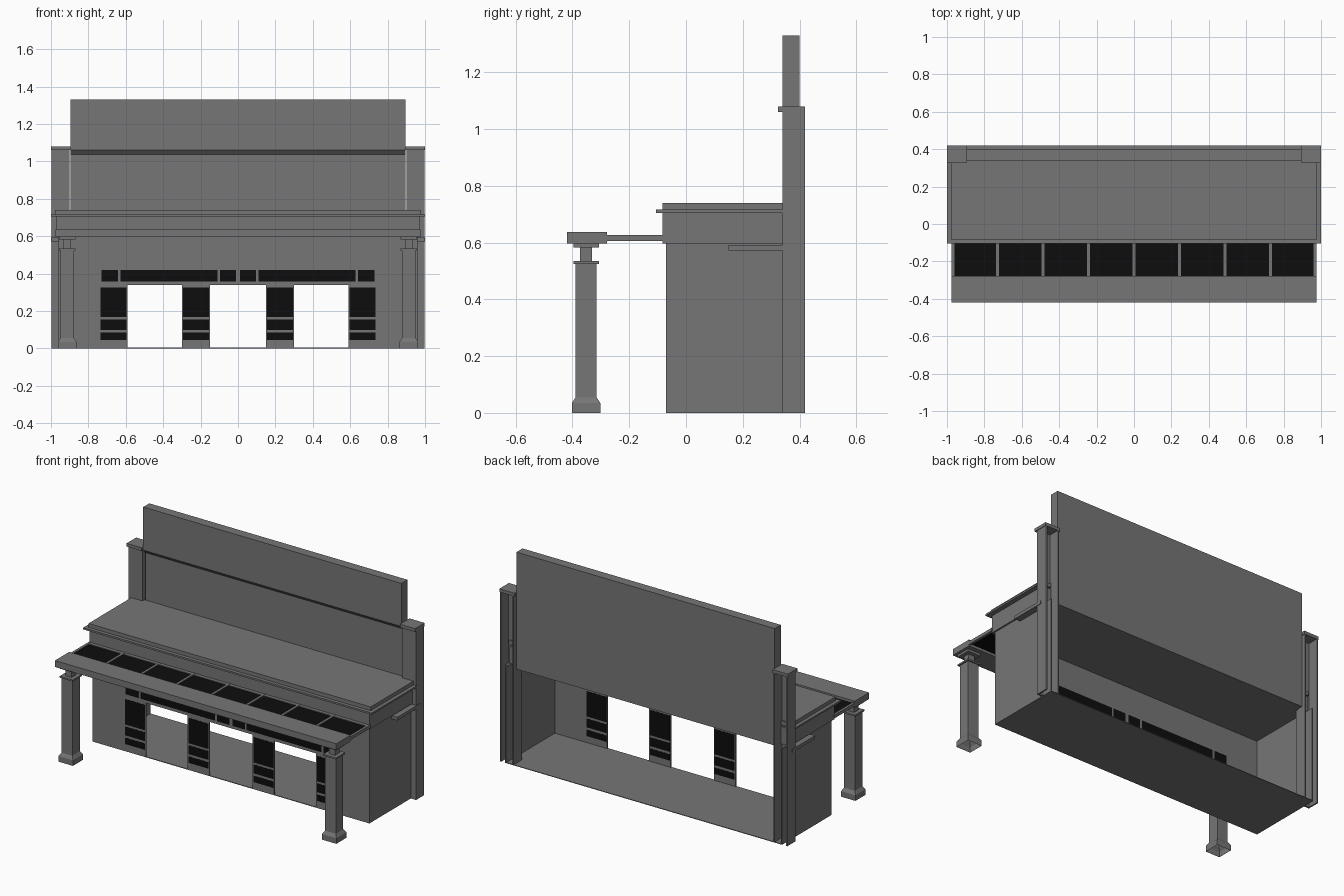
import bpy
import bmesh

cube = bpy.data.objects.get("Cube")
if cube:
    bpy.data.objects.remove(cube, do_unlink=True)


def make_material(name, value):
    mat = bpy.data.materials.new(name)
    mat.use_nodes = True
    color = (value, value, value, 1)
    mat.diffuse_color = color
    mat.node_tree.nodes["Principled BSDF"].inputs["Base Color"].default_value = color
    return mat


GREY = make_material("mid_grey", 0.18)
BLACK = make_material("dark_glass", 0.004)


def finish(name, bm, mat):
    bmesh.ops.recalc_face_normals(bm, faces=bm.faces)
    mesh = bpy.data.meshes.new(name)
    bm.to_mesh(mesh)
    bm.free()
    mesh.materials.append(mat)
    obj = bpy.data.objects.new(name, mesh)
    bpy.context.collection.objects.link(obj)
    return obj


def box(name, x, y, z, mat=GREY):
    """Box from (low, high) ranges on each axis."""
    bm = bmesh.new()
    bmesh.ops.create_cube(bm, size=1)
    for v in bm.verts:
        for i, (a, b) in enumerate((x, y, z)):
            v.co[i] = min(a, b) if v.co[i] < 0 else max(a, b)
    return finish(name, bm, mat)


def both(name, x, y, z, mat=GREY):
    """Matching boxes on the two ends."""
    for side, s in (("left", 1), ("right", -1)):
        box(f"{side}_{name}", (s * x[0], s * x[1]), y, z, mat)


def square_column(name, cx, cy, rings):
    """Square loft through (half width, height) rings, open at the foot."""
    bm = bmesh.new()
    loops = [[bm.verts.new((cx + h * a, cy + h * b, z))
              for a, b in ((-1, -1), (1, -1), (1, 1), (-1, 1))] for h, z in rings]
    for low, high in zip(loops, loops[1:]):
        for i in range(4):
            j = (i + 1) % 4
            bm.faces.new((low[i], low[j], high[j], high[i]))
    bm.faces.new(loops[-1])
    finish(name, bm, GREY)


def extruded_profile(name, half, points):
    """Extrude a (y, z) outline along x."""
    bm = bmesh.new()
    ends = [[bm.verts.new((x, y, z)) for y, z in points] for x in (-half, half)]
    for end in ends:
        bm.faces.new(end)
    for i in range(len(points)):
        j = (i + 1) % len(points)
        bm.faces.new((ends[0][i], ends[0][j], ends[1][j], ends[1][i]))
    finish(name, bm, GREY)


# Hall shell, open at the back
WALL = (-0.07, -0.062)
PANE = (-0.0708, -0.0612)
box("floor", (-0.96, 0.96), (-0.07, 0.42), (0, 0.004))
both("side_wall", (0.952, 0.96), (-0.07, 0.42), (0, 0.6))
both("front_wall", (0.74, 0.955), WALL, (0, 0.6))
box("front_wall_top", (-0.74, 0.74), WALL, (0.34, 0.6))

# Glazed piers between the doorways
for n, x in enumerate((-0.665, -0.225, 0.225, 0.665)):
    box(f"pier_{n}", (x - 0.075, x + 0.075), WALL, (0, 0.34))
    for k, z in enumerate(((0.045, 0.085), (0.1, 0.155), (0.168, 0.327))):
        box(f"pier_pane_{n}_{k}", (x - 0.069, x + 0.069), PANE, z, BLACK)

# Transom windows above the doorways
for k, x in enumerate(((0.01, 0.097), (0.11, 0.628), (0.642, 0.73))):
    both(f"transom_pane_{k}", x, PANE, (0.358, 0.42), BLACK)

# Low roof with projecting lip
box("roof_band", (-0.97, 0.97), (-0.083, 0.36), (0.597, 0.705))
box("roof_lip", (-1, 1), (-0.105, 0.345), (0.705, 0.716))
box("roof_top", (-0.978, 0.978), (-0.083, 0.36), (0.716, 0.74))

# Tall rear board with a stepped front
extruded_profile("rear_board", 0.895, [
    (0.4, 0.597), (0.4, 1.33), (0.34, 1.33), (0.34, 1.06), (0.36, 1.037), (0.36, 0.597)])

# End pilasters, channels open to the rear, with caps
both("pilaster_front", (0.9, 0.996), (0.34, 0.35), (0, 1.06))
both("pilaster_outer", (0.987, 0.996), (0.35, 0.42), (0, 1.06))
both("pilaster_inner", (0.9, 0.909), (0.35, 0.42), (0, 1.06))
both("pilaster_cap", (0.895, 1), (0.325, 0.42), (1.06, 1.08))
both("side_ledge", (0.955, 1), (0.15, 0.375), (0.572, 0.592))

# Canopy: front beam, bars and glass
box("canopy_beam", (-0.975, 0.975), (-0.42, -0.278), (0.597, 0.637))
box("canopy_back_rail", (-0.975, 0.975), (-0.105, -0.08), (0.606, 0.625))
PITCH = 0.243
for n in range(9):
    x = (n - 4) * PITCH
    x = max(-0.967, min(0.967, x))
    box(f"canopy_bar_{n}", (x - 0.008, x + 0.008), (-0.28, -0.08), (0.606, 0.626))
for n in range(8):
    x = (n - 3.5) * PITCH
    box(f"canopy_glass_{n}", (x - 0.114, x + 0.114), (-0.279, -0.104), (0.613, 0.621), BLACK)

# Canopy posts with flared base and small capital
for side, s in (("left", 1), ("right", -1)):
    square_column(f"{side}_post", s * 0.913, -0.352, [
        (0.05, 0), (0.05, 0.035), (0.037, 0.055), (0.037, 0.525), (0.045, 0.525),
        (0.045, 0.535), (0.021, 0.535), (0.021, 0.582), (0.045, 0.582), (0.045, 0.598)])
